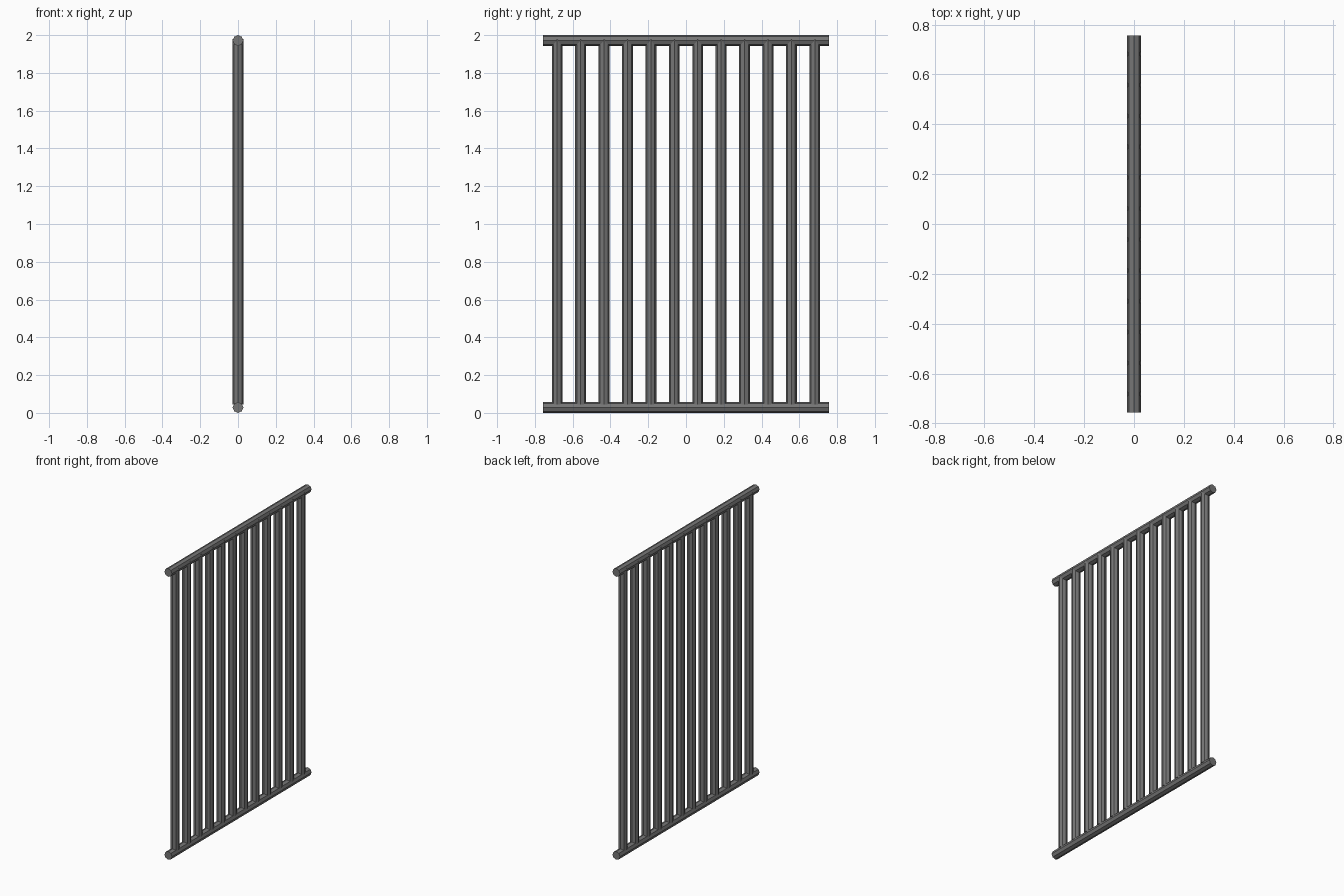
import bpy, bmesh, math
from mathutils import Matrix

if "Cube" in bpy.data.objects:
    bpy.data.objects.remove(bpy.data.objects["Cube"])

steel = bpy.data.materials.new("dark_grey_steel")
steel.diffuse_color = (0.18, 0.18, 0.18, 1)
steel.use_nodes = True
steel.node_tree.nodes["Principled BSDF"].inputs["Base Color"].default_value = steel.diffuse_color

R = 0.0285
SIDES = 8


def rod(name, length, centre, rot):
    """Flat-sided octagonal rod with an edge line facing front and back."""
    bm = bmesh.new()
    bmesh.ops.create_cone(bm, cap_ends=True, segments=SIDES, radius1=R,
                          radius2=R, depth=length,
                          matrix=Matrix.Translation(centre) @ rot)
    me = bpy.data.meshes.new(name)
    bm.to_mesh(me)
    bm.free()
    me.materials.append(steel)
    ob = bpy.data.objects.new(name, me)
    bpy.context.collection.objects.link(ob)


# Horizontal rails along y
lie = Matrix.Rotation(math.pi / 2, 4, 'X')
rod("bottom_rail", 1.514, (0, 0, R), lie)
rod("top_rail", 1.514, (0, 0, 2 - R), lie)

# Upright bars
COUNT, SPAN = 12, 1.364
Z0, Z1 = 0.045, 1.98
for i in range(COUNT):
    y = -SPAN / 2 + SPAN * i / (COUNT - 1)
    rod(f"upright_bar_{i + 1}", Z1 - Z0, (0, y, (Z0 + Z1) / 2), Matrix.Identity(4))
